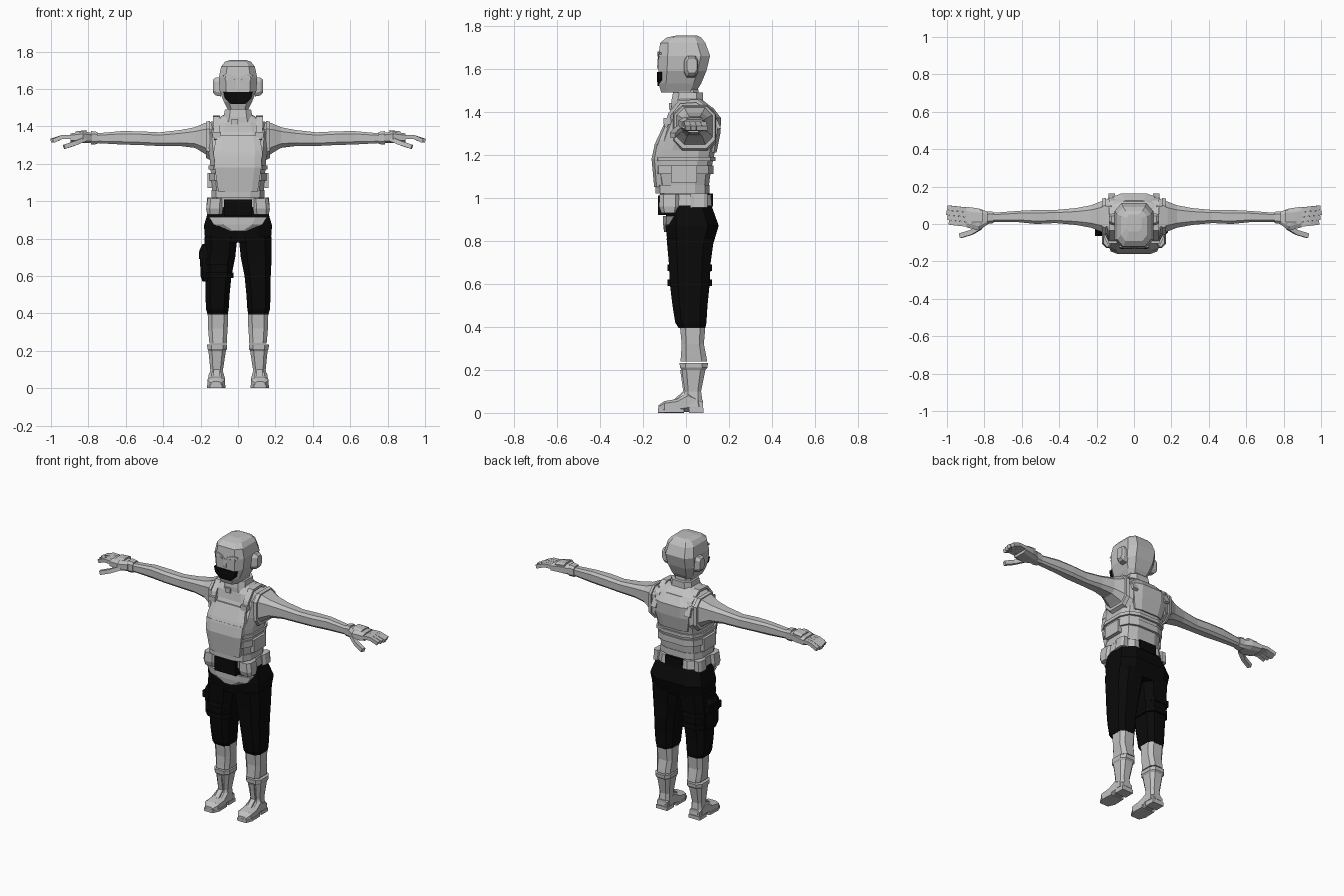
import bpy, bmesh
from math import cos, sin, pi
from mathutils import Vector

# All lengths below are hundredths of a unit
SCALE = 0.01
AXES = {"x": (1, 2, 0), "y": (0, 2, 1), "z": (0, 1, 2)}

default_cube = bpy.data.objects.get("Cube")
if default_cube:
    bpy.data.objects.remove(default_cube, do_unlink=True)


def make_material(name, value):
    material = bpy.data.materials.new(name)
    material.use_nodes = True
    colour = (value, value, value, 1)
    material.diffuse_color = colour
    material.node_tree.nodes["Principled BSDF"].inputs["Base Color"].default_value = colour
    return material


LIGHT = make_material("light_grey", 0.53)
BLACK = make_material("black_cloth", 0.003)


def finish(name, mesh_builder, material, mirror):
    """Turn a bmesh into a flat shaded object, optionally mirrored across x."""
    bmesh.ops.recalc_face_normals(mesh_builder, faces=mesh_builder.faces)
    mesh = bpy.data.meshes.new(name)
    mesh_builder.to_mesh(mesh)
    mesh_builder.free()
    mesh.materials.append(material)
    part = bpy.data.objects.new(name, mesh)
    bpy.context.collection.objects.link(part)
    if mirror:
        part.modifiers.new("Mirror", "MIRROR").use_mirror_merge = False
    return part


def loft(name, axis, rings, material=LIGHT, mirror=False, sides=8, power=0.6):
    """Skin rings of (position, low a, high a, low b, high b) along an axis."""
    builder = bmesh.new()
    first, second, along = AXES[axis]
    loops = []
    widest = cos(pi / sides) ** power
    for position, low_a, high_a, low_b, high_b in rings:
        loop = []
        for step in range(sides):
            angle = (step + 0.5) * 2 * pi / sides
            unit = []
            for value in (cos(angle), sin(angle)):
                size = abs(value) ** power / widest if abs(value) > SCALE else 0
                unit.append(size if value > 0 else -size)
            point = Vector()
            point[first] = (low_a + high_a) / 2 + unit[0] * (high_a - low_a) / 2
            point[second] = (low_b + high_b) / 2 + unit[1] * (high_b - low_b) / 2
            point[along] = position
            loop.append(builder.verts.new(point * SCALE))
        loops.append(loop)
    for lower, upper in zip(loops, loops[1:]):
        for i in range(sides):
            j = (i + 1) % sides
            builder.faces.new((lower[i], lower[j], upper[j], upper[i]))
    builder.faces.new(loops[0])
    builder.faces.new(loops[-1])
    return finish(name, builder, material, mirror)


def block(name, x, y, z, material=LIGHT, mirror=False):
    """Plain box from three (low, high) ranges."""
    return loft(name, "z", [(height, *x, *y) for height in z], material, mirror, sides=4)


def bar(name, points, width, height, material=LIGHT, mirror=False):
    """Rectangular strip following a few points."""
    builder = bmesh.new()
    path = [Vector(p) for p in points]
    loops = []
    for i, point in enumerate(path):
        direction = (path[min(i + 1, len(path) - 1)] - path[max(i - 1, 0)]).normalized()
        guide = Vector((1, 0, 0)) if abs(direction.x) < 0.6 else Vector((0, 1, 0))
        up = direction.cross(guide).normalized() * height / 2
        across = up.cross(direction).normalized() * width / 2
        corners = (across + up, up - across, -across - up, across - up)
        loops.append([builder.verts.new((point + c) * SCALE) for c in corners])
    for lower, upper in zip(loops, loops[1:]):
        for i in range(4):
            j = (i + 1) % 4
            builder.faces.new((lower[i], lower[j], upper[j], upper[i]))
    builder.faces.new(loops[0])
    builder.faces.new(loops[-1])
    return finish(name, builder, material, mirror)


# Head, face and ears
loft("head", "z", [
    (149, -5.5, 5.5, -11.5, 4.5), (153, -7.5, 7.5, -12.8, 7),
    (159, -9.8, 9.8, -12.8, 9.5), (166, -10.3, 10.3, -12.8, 11.2),
    (172, -9, 9, -12, 9), (174.5, -7, 7, -9, 7), (175.5, -4, 4, -4, 5)], power=0.5)
loft("mouth_cover", "z", [
    (152, -4, 4, -13.3, -11), (155, -7, 7, -13.4, -11),
    (158.5, -7.8, 7.8, -13.4, -11)], BLACK, power=0.3)
bar("brows", [(1.5, -12.7, 166), (5, -12.7, 167.5), (8, -11.8, 167)], 0.9, 0.9, mirror=True)
bar("eyes", [(2, -12.7, 164.8), (7, -12.4, 165.5)], 0.8, 0.8, mirror=True)
bar("nose", [(0, -12.7, 165), (0, -13.1, 160)], 2, 0.8)
loft("ears", "x", [(9, -1, 5.5, 156, 166), (12, -0.5, 5.5, 156.5, 166),
                   (13.4, 0.5, 5, 158, 165)], mirror=True)
loft("neck", "z", [(143, -6, 6, -5.5, 6.5), (152, -5.5, 5.5, -6, 5.5)])
loft("collar", "z", [(141, -9, 9, -7, 8.5), (145, -7.8, 7.8, -6.8, 8),
                     (149, -7, 7, -6, 7.8)])
block("collar_clasp", (-3.5, 0), (-8, -5), (141, 144))

# Torso and vest
loft("torso", "z", [
    (101, -13.5, 13.5, -12, 10), (112, -14.3, 14.3, -14, 11.5),
    (122, -15, 15, -14, 13.5), (129, -16.3, 16.3, -11.5, 15),
    (137, -17, 17, -8, 15.5), (142, -14.5, 14.5, -7, 12),
    (146, -8, 8, -5, 7)], sides=12)
loft("chest_plate", "z", [
    (105, -10.5, 10.5, -14.8, -7), (118, -12.5, 12.5, -16, -7),
    (125, -12.8, 12.8, -14.5, -7)], power=0.4)
loft("chest_bib", "z", [
    (124, -13, 13, -14.8, -5), (127, -13, 13, -13.6, -5),
    (135, -11.5, 11.5, -9.8, -4)], power=0.4)
loft("back_plate", "z", [
    (121, -10, 10, 8, 14.2), (130, -12, 12, 8, 16),
    (137, -11.5, 11.5, 8, 16.3), (142, -8, 8, 6, 12.5)])
for name, low, high, grow in (("vest_hem", 102, 106, 0), ("vest_band", 111, 115, 0.9),
                              ("rib_band", 117, 119, 1.4)):
    loft(name, "z", [(z, -14.3 - grow, 14.3 + grow, -14.2 - grow, 11 + grow * 2)
                     for z in (low, high)], sides=12)
bar("shoulder_straps", [(11, -9.5, 133), (11.5, -7.5, 139), (11.5, -3, 144.5),
                        (11.5, 5, 145), (11.5, 12, 140), (12, 15.5, 132)], 3.5, 1.6, mirror=True)
block("strap_buckles", (9, 13.5), (-10.5, -7), (134, 137), mirror=True)
block("side_pouches", (13, 16.2), (-7, 5), (107, 115), mirror=True)

# Belt
loft("belt", "z", [(96.5, -15.5, 15.5, -11, 12), (101.5, -14.8, 14.8, -11, 11.5)])
block("buckle", (-7.5, 7.5), (-13, -9), (92, 101), BLACK)
block("belt_back", (-6, 6), (9, 12.6), (96, 102), BLACK)
loft("belt_pouches", "z", [(93, 8.5, 16.5, -11.5, -4), (96, 8, 17, -12.5, -3),
                           (101.5, 8, 16.2, -12.3, -3)], mirror=True)
loft("hip_pouches", "z", [(95.5, 12, 17, 2, 10), (102, 12, 16.5, 2, 10)], mirror=True)
loft("hip_apron", "z", [(84, -4, 4, -10.2, -5), (87.5, -13, 13, -10.6, -4),
                        (91.5, -15.5, 15.5, -10.6, -3)])

# Trousers
loft("hips", "z", [
    (78, -17.5, 17.5, -8.5, 12.5), (87, -18.2, 18.2, -9.5, 15.2),
    (96, -15.5, 15.5, -9, 12), (99, -14, 14, -9, 11)], BLACK)
loft("trouser_legs", "z", [
    (39.5, 5.5, 16.3, -3.5, 9), (42, 5, 17, -5, 9.5), (50, 4.5, 17.5, -6.3, 10),
    (60, 3.5, 17.5, -7.5, 11), (70, 1.5, 18, -8, 11.5), (81, 0.3, 18, -9, 13)],
    BLACK, mirror=True)
loft("thigh_pouch", "z", [(57, -19, -14, -5, 5), (60, -20, -14, -6, 6),
                          (74, -20.5, -14, -6, 6), (77, -19, -14, -5, 5)], BLACK)
block("pouch_flap", (-20.8, -15), (-6.4, 6.4), (69, 73), BLACK)
for height in (59, 66):
    loft("thigh_strap", "z", [(z, -18.4, -2.4, -8.7, 12) for z in (height, height + 3)], BLACK)

# Shins and boots
loft("shins", "z", [(24, 6, 15.3, -2.6, 9.8), (26, 6, 15.5, -2.4, 9.5),
                    (32, 5.5, 16, -2, 8.3), (40, 5.3, 16.2, -2.8, 9)], mirror=True)
loft("boot_shafts", "z", [
    (3, 7.5, 15.5, -3, 8), (10, 8, 14.8, -0.5, 7), (20, 6.5, 15.8, -2, 9),
    (21, 5.8, 16.4, -2.8, 10), (23.3, 5.8, 16.5, -3, 10.2)], mirror=True)
bar("boot_tongues", [(11.5, -2.2, 20), (11.5, -0.8, 10), (11.5, -5, 6)], 3, 1, mirror=True)
loft("boot_feet", "y", [
    (-12.8, 9, 14.5, 0.5, 3.5), (-10, 7, 16.3, 0.5, 5.5), (-4, 7, 16, 0.5, 6.5),
    (1, 7.7, 15.5, 0.5, 10), (7.8, 8, 15, 0.5, 6)], mirror=True)
loft("toe_soles", "y", [(-12.9, 8.5, 15, 0, 2), (-9, 6.8, 16.5, 0, 2),
                        (-1, 7, 16.2, 0, 2)], mirror=True, power=0.3)
block("heel_soles", (7.6, 15.5), (1.5, 8.2), (0, 2.2), mirror=True)

# Arms
loft("arms", "x", [
    (12, -6, 14, 121, 143), (18, -4, 12, 125.5, 141.7), (23, -2, 10, 128.5, 139.5),
    (31, -0.5, 8.5, 129.5, 138), (42, 0.5, 7.5, 129.5, 136.8),
    (52, 0, 7.5, 130, 137.3), (62, 1, 7, 130.3, 137.5), (75, 1, 6, 131, 136.3)], mirror=True)
loft("shoulder_rims", "x", [(15, -6, 14, 122, 143), (17, -5.5, 13.5, 123, 142.5)], mirror=True)
loft("wrist_bands", "x", [(75, 0.5, 6.5, 130.5, 137), (78.5, 0, 6.8, 130.3, 137.5)], mirror=True)

# Gloved hands
loft("palms", "x", [(78, 0, 6.5, 131, 136.5), (83, -3.5, 8.3, 131, 137.3),
                    (89.5, -1.8, 9.2, 131.5, 136.2)], mirror=True)
loft("hand_guards", "x", [(81, 0, 7.5, 134, 138), (87, 0, 8, 134, 137.3)], mirror=True)
for finger in range(4):
    y = finger * 2.6
    bar("fingers", [(88, y - 0.3, 134.3), (94, y + 0.3, 134.3),
                    (100 - abs(finger - 2) * 0.7, y + 0.9, 132.3)], 2.5, 2.2, mirror=True)
bar("thumbs", [(82, -1.5, 133), (87, -4.5, 131), (93, -6.3, 129)], 2.6, 2.4, mirror=True)
